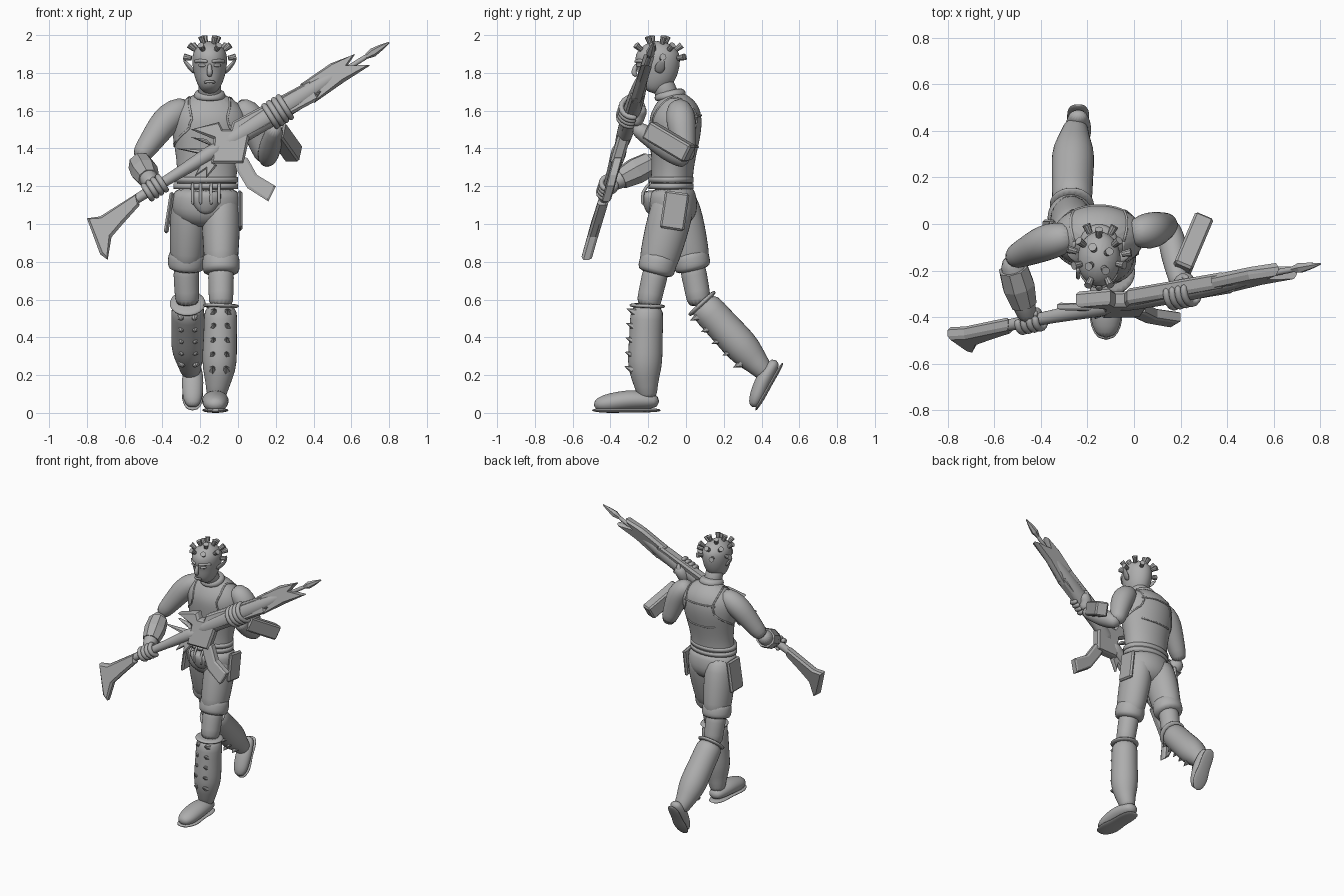
import bpy, bmesh, math
from mathutils import Vector, Matrix

default_cube = bpy.data.objects.get("Cube")
if default_cube:
    bpy.data.objects.remove(default_cube, do_unlink=True)

grey = bpy.data.materials.new("plain_grey")
grey.use_nodes = True
grey.diffuse_color = (.42, .42, .42, 1)
grey.node_tree.nodes["Principled BSDF"].inputs["Base Color"].default_value = grey.diffuse_color
X, Y, Z = Vector((1, 0, 0)), Vector((0, 1, 0)), Vector((0, 0, 1))


def finish(name, bm, smooth=True, subdivide=0):
    """Turn a bmesh into a named, shaded object."""
    bmesh.ops.recalc_face_normals(bm, faces=bm.faces[:])
    mesh = bpy.data.meshes.new(name)
    bm.to_mesh(mesh)
    bm.free()
    mesh.materials.append(grey)
    mesh.polygons.foreach_set("use_smooth", [smooth] * len(mesh.polygons))
    obj = bpy.data.objects.new(name, mesh)
    bpy.context.collection.objects.link(obj)
    if subdivide:
        modifier = obj.modifiers.new("Subdivision", "SUBSURF")
        modifier.levels = modifier.render_levels = subdivide
    return obj


def along(path, fraction):
    """Point at a fraction of the length of a polyline."""
    lengths = [(b - a).length for a, b in zip(path, path[1:])]
    remaining = fraction * sum(lengths)
    for a, b, length in zip(path, path[1:], lengths):
        if remaining <= length:
            return a.lerp(b, remaining / length)
        remaining -= length
    return path[-1].copy()


def limb(name, path, radii, flat=1, side=X, sides=16, subdivide=1, matrix=Matrix(), smooth=True):
    """Skin evenly spaced ellipses along a path; flat is depth over width."""
    path = [Vector(p) for p in path]
    last = len(radii) - 1
    centres = [along(path, i / last) for i in range(last + 1)]
    bm = bmesh.new()
    rings = []
    for i, radius in enumerate(radii):
        tangent = (centres[min(i + 1, last)] - centres[max(i - 1, 0)]).normalized()
        u = (side - tangent * side.dot(tangent)).normalized()
        v = tangent.cross(u) * flat
        angles = [math.tau * (k + .5) / sides for k in range(sides)]
        rings.append([bm.verts.new(centres[i] + radius * (u * math.cos(a) + v * math.sin(a))) for a in angles])
    for lower, upper in zip(rings, rings[1:]):
        for k in range(sides):
            bm.faces.new((lower[k - 1], lower[k], upper[k], upper[k - 1]))
    bm.faces.new(rings[0])
    bm.faces.new(rings[-1])
    bm.transform(matrix)
    return finish(name, bm, smooth, subdivide)


def spike(name, base, direction, length, bottom, top, sides):
    """Cone or stud standing on a surface point."""
    bm = bmesh.new()
    bmesh.ops.create_cone(bm, cap_ends=True, segments=sides, radius1=bottom, radius2=top, depth=length)
    turn = Z.rotation_difference(direction).to_matrix().to_4x4()
    bm.transform(Matrix.Translation(base) @ turn)
    return finish(name, bm, False)


def box(name, centre, size, rotation):
    bm = bmesh.new()
    bmesh.ops.create_cube(bm, size=1)
    bm.transform(Matrix.Translation(centre) @ rotation @ Matrix.Diagonal((*size, 1)))
    obj = finish(name, bm, False)
    obj.modifiers.new("Bevel", "BEVEL").width = .01
    return obj


# Torso, pelvis, belt and pouch
waist = Vector((-.17, -.08, 1.2))
collar = Vector((-.15, -.08, 1.7))
torso = limb("torso", [waist - Z * .04, (-.15, -.05, 1.6), collar],
             [.17, .157, .167, .187, .205, .195, .075], flat=.7, sides=20, subdivide=2)
limb("pelvis", [waist, waist + Vector((0, .02, -.22))], [.165, .18, .185, .17, .09], flat=.72, sides=20)
for lift in (0, .035):
    limb("waist_belt", [waist + Z * (lift - .014), waist + Z * (lift + .014)], [.172] * 2,
         flat=.7, sides=28, subdivide=0)
pouch = waist - Y * .11
limb("front_pouch", [pouch - Z * .02, pouch - Z * .15], [.085, .085, .065, .025], flat=.55)
for s in (-1, -.4, .4, 1):
    strap_top = pouch + X * s * .07
    limb("pouch_strap", [strap_top + Z * .02, strap_top - Y * .04 - Z * .03, strap_top - Y * .04 - Z * .1],
         [.009] * 5, sides=8)

# Vest seams laid on the torso surface
bpy.context.view_layer.update()
torso_shape = torso.evaluated_get(bpy.context.evaluated_depsgraph_get())


def seam(name, points):
    path = [Vector(p) for p in points]
    snapped = [torso_shape.closest_point_on_mesh(along(path, k / 16))[1] for k in range(17)]
    limb(name, snapped, [.006] * 17, side=Vector((.3, .5, .8)), sides=6, subdivide=0)


for s in (-1, 1):
    for depth in (-.2, .2):
        seam("armhole_seam", [collar + X * s * .12, collar + Vector((s * .13, depth, -.12)),
                              collar + Vector((s * .16, depth, -.2)), collar + Vector((s * .26, 0, -.3))])
for height in (1.4, 1.58):
    seam("back_seam", [(-.3, .1, height), (0, .1, height)])
limb("collar", [collar - Z * .04, collar + Vector((0, -.01, .01))], [.083, .087, .083, .07])

# Head and face
skull = Vector((-.15, -.15, 1.86))
limb("neck", [collar - Z * .06, skull - Z * .06], [.065, .06, .062])
limb("head", [skull + Vector((0, -.05, -.16)), skull - Z * .06, skull + Z * .11],
     [.035, .066, .083, .092, .096, .087, .03], flat=1.28, subdivide=2)


def on_face(across, forward, up):
    return skull + Vector((across, -forward, up))


limb("nose", [on_face(0, .11, -.01), on_face(0, .13, -.06), on_face(0, .11, -.08)],
     [.01, .014, .018, .012], sides=8)
limb("lips", [on_face(-.03, .1, -.11), on_face(0, .12, -.105), on_face(.03, .1, -.11)],
     [.008] * 5, side=Z, sides=8)
for s in (-1, 1):
    limb("brow", [on_face(s * .01, .12, 0), on_face(s * .05, .1, .005), on_face(s * .08, .06, 0)],
         [.01] * 5, side=Z, sides=8)
    limb("eye", [on_face(s * .02, .11, -.02), on_face(s * .06, .09, -.02)], [.008, .01, .008], side=Z, sides=8)
    limb("ear", [on_face(s * .08, 0, -.06), on_face(s * .14, -.03, .01)], [.008, .012, .01, .004], flat=2.5, sides=10)

# Head studs in rings around the skull, leaving the face clear
for elevation, count in ((10, 7), (38, 7), (68, 4)):
    for k in range(count):
        spin = math.tau * (k + elevation / 50) / count
        lift = math.radians(elevation)
        out = Vector((math.cos(spin) * math.cos(lift), math.sin(spin) * math.cos(lift), math.sin(lift)))
        if out.y > -.5 or elevation > 20:
            spot = skull + out * Vector((.1, .13, .12)).length * .6 + Y * out.y * .02
            spike("head_stud", spot, out, .04, .013, .018, 10)


# Rifle: flat parts lie in one tilted plane, round parts follow one axis
def gun_point(x, z):
    return Vector((x, .02 * x + .285 * z - .746, z))


def gun_axis(x):
    return gun_point(x, 1.465 + .62 * x)


def plate(name, outline, half=.014, ridge=.014):
    """Flat part with a raised inner face on both sides."""
    bm = bmesh.new()
    front, back = ([bm.verts.new(gun_point(*p) + Y * s * half) for p in outline] for s in (-1, 1))
    caps = [bm.faces.new(front), bm.faces.new(back[::-1])]
    for k in range(len(outline)):
        bm.faces.new((front[k - 1], back[k - 1], back[k], front[k]))
    bmesh.ops.recalc_face_normals(bm, faces=bm.faces[:])
    bmesh.ops.inset_individual(bm, faces=caps, thickness=.014, depth=ridge, use_even_offset=False)
    return finish(name, bm, False)


def barrel(name, start, end, radii, **options):
    return limb(name, [gun_axis(start), gun_axis(end)], radii, side=Y, **options)


plate("rifle_stock", [(-.8, 1.03), (-.73, 1.04), (-.54, 1.16), (-.52, 1.1), (-.61, 1), (-.67, .93),
                      (-.69, .81), (-.73, .84)])
barrel("rifle_rear_bar", -.6, -.07, [.028, .028, .03, .04, .05], sides=10)
barrel("rifle_fore_end", -.1, .57, [.04, .045, .05, .05, .04, .02], flat=1.2, sides=10)
barrel("rifle_neck", .5, .72, [.02, .012, .018], sides=8)
barrel("rifle_spear_tip", .67, .8, [.01, .024, .016, .004], sides=6, subdivide=0, smooth=False)
plate("rifle_receiver", [(-.25, 1.5), (-.1, 1.54), (-.08, 1.5), (-.04, 1.5), (-.03, 1.54), (.1, 1.61),
                         (.38, 1.76), (.43, 1.66), (.06, 1.46), (.03, 1.32), (-.14, 1.32), (-.13, 1.45)], half=.02)
plate("rifle_blade", [(.33, 1.74), (.49, 1.85), (.62, 1.9), (.58, 1.84), (.7, 1.84), (.56, 1.75),
                      (.4, 1.64), (.43, 1.69), (.35, 1.65)], half=.008, ridge=.02)
plate("rifle_magazine", [(-.03, 1.36), (.05, 1.35), (.1, 1.26), (.2, 1.2), (.16, 1.12), (.05, 1.19),
                         (-.01, 1.29)], half=.018, ridge=.006)
for tip_x, tip_z, root_z in ((-.25, 1.46, 1.43), (-.33, 1.4, 1.38), (-.23, 1.25, 1.36), (-.17, 1.24, 1.34)):
    plate("rifle_spike", [(tip_x, tip_z), (-.17, root_z + .02), (-.11, root_z - .03)], half=.008, ridge=.008)

# Arms, with hands wrapped around the rifle axis
arms = {
    "right": [(-.25, -.05, 1.63), (-.36, -.07, 1.58), (-.53, -.15, 1.34), (-.45, -.42, 1.2)],
    "left": [(-.02, -.04, 1.63), (.07, -.03, 1.58), (.15, 0, 1.33), (.2, -.28, 1.52)],
}
grips = {"right": (-.44, .045), "left": (.21, .07)}
barrel_way = (gun_axis(1) - gun_axis(0)).normalized()
across_way = barrel_way.cross(Y).normalized()
for label, joints in arms.items():
    shoulder, deltoid, elbow, wrist = (Vector(j) for j in joints)
    limb(label + "_upper_arm", [shoulder, deltoid, elbow], [.05, .078, .08, .07, .06, .048])
    limb(label + "_forearm", [elbow + (elbow - wrist) * .05, wrist], [.04, .06, .06, .05, .04], side=Z)
    if label == "right":
        limb("right_bracer", [elbow.lerp(wrist, .15), elbow.lerp(wrist, .72)], [.066, .073, .058],
             side=Z, sides=8, subdivide=0, smooth=False)
    grip_x, reach = grips[label]
    palm = gun_axis(grip_x) + Y * (reach - .03)
    limb(label + "_palm", [wrist, palm, palm + barrel_way * .05], [.036, .045, .045, .03], side=Z)
    for k in range(4):
        knuckle = gun_axis(grip_x + (k - 1.5) * .025)
        arc = [math.radians(a) for a in range(-110, 111, 44)]
        limb(label + "_finger", [knuckle + reach * (across_way * math.sin(a) - Y * math.cos(a)) for a in arc],
             [.017] * 6, side=barrel_way, sides=8)
    limb(label + "_thumb", [wrist, palm + Y * .03, palm + across_way * .04 + barrel_way * .05],
         [.02, .02, .018, .014], sides=8)

# Box strapped to the left forearm
box("forearm_box", (.25, -.09, 1.435), (.085, .27, .1), Matrix.Rotation(.4, 4, -Z) @ Matrix.Rotation(.5, 4, -X))

# Shorts, legs, tall boots and shoes
legs = {
    "left": [(-.09, -.05, 1.17), (-.09, -.165, .73), (-.09, -.205, .58), (-.1, -.22, .2), (-.12, -.2, .06)],
    "right": [(-.25, -.06, 1.17), (-.275, .04, .75), (-.267, .075, .59), (-.26, .36, .28), (-.245, .44, .19)],
}
shin_ways = {"left": -Y, "right": Vector((0, -.7, -.7))}
shoe_poses = {
    "left": Matrix.Translation((-.12, -.14, 0)),
    "right": Matrix.Translation((-.24, .52, .255)) @ Matrix.Rotation(math.radians(60), 4, X) @ Matrix.Scale(.8, 4),
}
for label, joints in legs.items():
    hip, hem, boot_top, shin, ankle = (Vector(j) for j in joints)
    limb(label + "_shorts_leg", [hip, hem], [.09, .103, .102, .094, .085], flat=1.15)
    limb(label + "_cuff", [hip.lerp(hem, .73), hem], [.088, .1, .102, .101, .09])
    limb(label + "_knee", [hip.lerp(hem, .85), hem, boot_top - Z * .03], [.07, .07, .066, .068])
    limb(label + "_boot", [boot_top, shin, ankle], [.088, .09, .09, .094, .092, .062, .05])
    limb(label + "_boot_rim", [boot_top, boot_top.lerp(shin, .07)], [.095, .098, .09], sides=20)
    # Pairs of thorns down the shin
    for k in range(5):
        for s in (-.035, .035):
            root = boot_top.lerp(shin, .1 + k * .2) + shin_ways[label] * .085 + X * s
            spike(label + "_boot_spike", root, shin_ways[label] + Z * .4, .05, .024, 0, 6)
    # Shoe with its heel at the origin and toe toward -y
    pose = shoe_poses[label]
    limb(label + "_shoe", [(0, 0, .06), (0, -.15, .07), (0, -.35, .04)],
         [.04, .06, .07, .073, .07, .065, .035], flat=.75, matrix=pose)
    limb(label + "_sole", [(0, .01, .014), (0, -.36, .014)],
         [.035, .06, .06, .06, .074, .07, .035], flat=.2, matrix=pose)

# Side pockets on the shorts
box("left_pocket", (.01, -.06, 1.07), (.025, .13, .2), Matrix.Rotation(.15, 4, -X))
box("right_pocket", (-.365, -.05, 1.06), (.025, .14, .22), Matrix.Rotation(.15, 4, Y))
